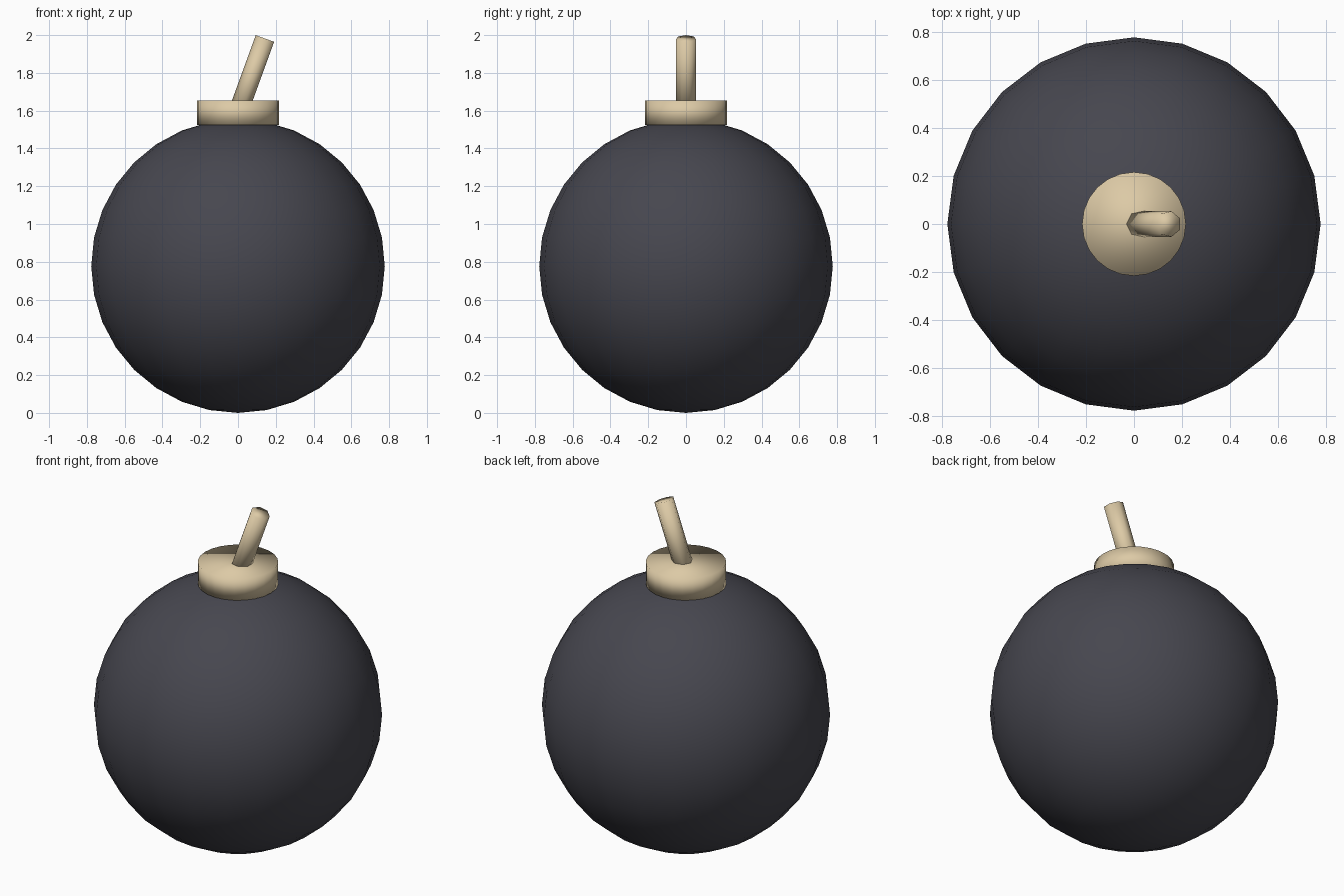
import bpy, math
from mathutils import Vector

if "Cube" in bpy.data.objects:
    bpy.data.objects.remove(bpy.data.objects["Cube"])


def material(name, rgb):
    m = bpy.data.materials.new(name)
    m.diffuse_color = (*rgb, 1)
    m.use_nodes = True
    m.node_tree.nodes["Principled BSDF"].inputs["Base Color"].default_value = m.diffuse_color
    return m


charcoal = material("charcoal", (0.062, 0.062, 0.078))
tan = material("tan", (0.72, 0.59, 0.38))


def finish(name, mat):
    ob = bpy.context.object
    ob.name = name
    ob.data.materials.append(mat)
    bpy.ops.object.shade_smooth()
    return ob


# round body
R = 0.777
bpy.ops.mesh.primitive_uv_sphere_add(segments=24, ring_count=16, radius=R, location=(0, 0, R))
finish("body", charcoal)

# neck collar
bpy.ops.mesh.primitive_cylinder_add(vertices=24, radius=0.216, depth=0.13, location=(0, 0, 1.59))
finish("collar", tan)

# tilted fuse, seven sided, with a corner towards -x
tilt = math.radians(20)
axis = Vector((math.sin(tilt), 0, math.cos(tilt)))
length = 0.44
top = Vector((0.145, 0, 1.981))
bpy.ops.mesh.primitive_cylinder_add(vertices=7, radius=0.0545, depth=length)
fuse = finish("fuse", tan)
for v in fuse.data.vertices:
    x, y, z = v.co
    v.co = (-y, x, z)
fuse.location = top - axis * length / 2
fuse.rotation_euler = (0, tilt, 0)
